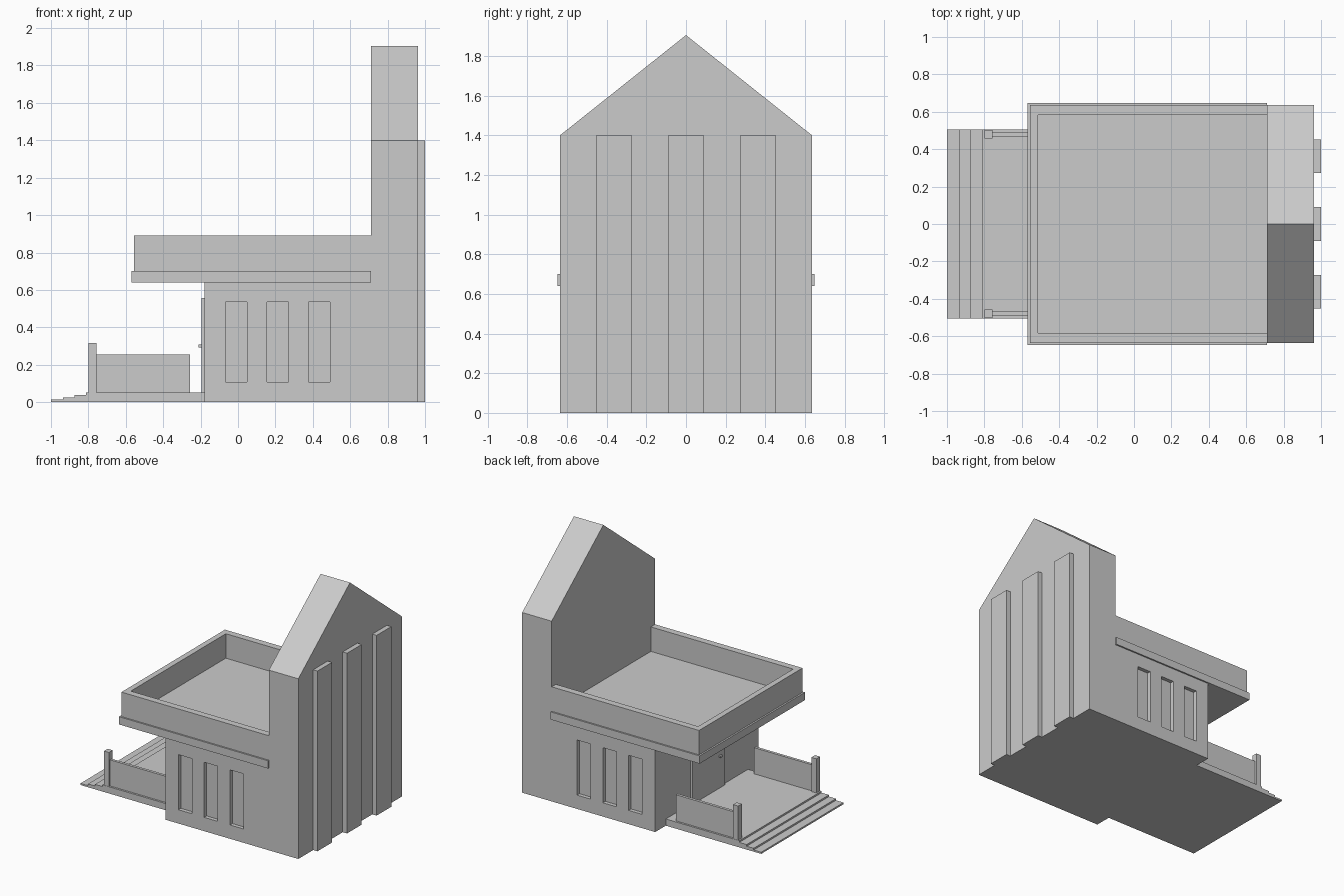
import bpy

if "Cube" in bpy.data.objects:
    bpy.data.objects.remove(bpy.data.objects["Cube"])


def prism(name, profile, axis, a, b):
    """Extrude a 2D profile along axis 'x' (profile is y,z) or 'y' (profile is x,z)."""
    def point(p, t):
        return (t, p[0], p[1]) if axis == 'x' else (p[0], t, p[1])
    n = len(profile)
    verts = [point(p, a) for p in profile] + [point(p, b) for p in profile]
    faces = [tuple(range(n)), tuple(range(2 * n - 1, n - 1, -1))]
    faces += [(i, i + n, (i + 1) % n + n, (i + 1) % n) for i in range(n)]
    mesh = bpy.data.meshes.new(name)
    mesh.from_pydata(verts, [], faces)
    # consistent outward normals
    import bmesh
    bm = bmesh.new()
    bm.from_mesh(mesh)
    bmesh.ops.recalc_face_normals(bm, faces=bm.faces)
    bm.to_mesh(mesh)
    bm.free()
    obj = bpy.data.objects.new(name, mesh)
    bpy.context.collection.objects.link(obj)
    return obj


def box(name, x, y, z):
    return prism(name, [(x[0], z[0]), (x[1], z[0]), (x[1], z[1]), (x[0], z[1])], 'y', *y)


def cut(target, cutter):
    mod = target.modifiers.new("cut", 'BOOLEAN')
    mod.operation = 'DIFFERENCE'
    mod.solver = 'EXACT'
    mod.object = cutter
    cutter.hide_render = True
    cutter.hide_set(True)


W = 0.635

# Main block with overhanging flat roof
body = prism("main_block", [(-0.18, 0), (0.71, 0), (0.71, 0.89), (-0.557, 0.89),
                            (-0.557, 0.64), (-0.18, 0.64)], 'y', -W, W)

# Sunken roof terrace, open towards the tower
cut(body, box("terrace_cutter", (-0.513, 0.8), (-0.583, 0.583), (0.70, 1.0)))

# Recessed windows on both long sides
for x in (-0.01, 0.212, 0.434):
    for s in (-1, 1):
        ys = sorted((s * (W - 0.03), s * (W + 0.1)))
        cut(body, box("window_cutter", (x - 0.058, x + 0.058), ys, (0.107, 0.535)))

# Trim band around the roof edge
for s in (-1, 1):
    box("side_trim", (-0.57, 0.71), sorted((s * W, s * 0.647)), (0.64, 0.70))
box("end_trim", (-0.57, -0.557), (-W, W), (0.64, 0.70))

# Gabled tower with three pilasters
prism("tower", [(-W, 0), (W, 0), (W, 1.40), (0, 1.905), (-W, 1.40)], 'x', 0.71, 0.963)
for y in (-0.363, 0, 0.363):
    box("pilaster", (0.963, 1.0), (y - 0.09, y + 0.09), (0, 1.40))

# Porch and its shallow steps as one stepped profile
prism("porch_steps", [(-1, 0), (-0.18, 0), (-0.18, 0.052), (-0.812, 0.052), (-0.812, 0.039),
                      (-0.875, 0.039), (-0.875, 0.026), (-0.935, 0.026), (-0.935, 0.013),
                      (-1, 0.013)], 'y', -0.505, 0.505)

# Porch posts and railing panels
for s in (-1, 1):
    box("porch_post", (-0.80, -0.757), sorted((s * 0.457, s * 0.503)), (0.052, 0.317))
    box("railing_panel", (-0.757, -0.257), sorted((s * 0.468, s * 0.49)), (0.052, 0.255))

# Door and handle
box("door", (-0.195, -0.18), (-0.20, 0.20), (0.052, 0.557))
box("door_handle", (-0.21, -0.195), (-0.15, -0.125), (0.293, 0.307))
